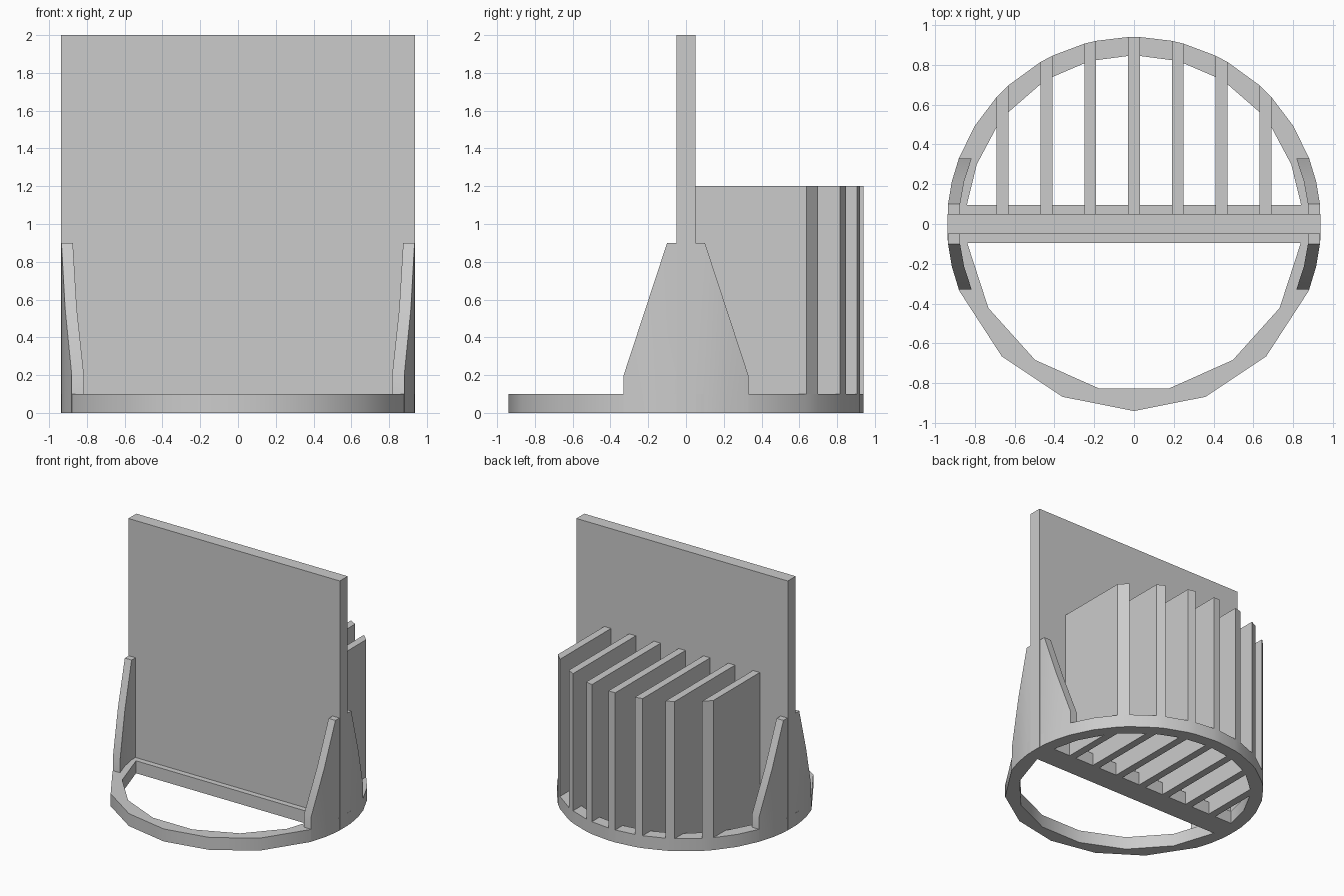
import bpy, bmesh
from math import sqrt, sin, cos, radians

if "Cube" in bpy.data.objects:
    bpy.data.objects.remove(bpy.data.objects["Cube"], do_unlink=True)

R_OUT, R_IN = 0.94, 0.845
GREY = (0.6, 0.6, 0.6, 1)

mat = bpy.data.materials.new("plain grey")
mat.use_nodes = True
mat.diffuse_color = GREY
mat.node_tree.nodes["Principled BSDF"].inputs["Base Color"].default_value = GREY


def arc_x(r, v):
    return sqrt(r * r - v * v)


def finish(name, bm, smooth=False):
    bmesh.ops.recalc_face_normals(bm, faces=bm.faces)
    mesh = bpy.data.meshes.new(name)
    bm.to_mesh(mesh)
    bm.free()
    mesh.materials.append(mat)
    ob = bpy.data.objects.new(name, mesh)
    bpy.context.collection.objects.link(ob)
    if smooth:
        bpy.ops.object.select_all(action="DESELECT")
        ob.select_set(True)
        bpy.context.view_layer.objects.active = ob
        bpy.ops.object.shade_smooth_by_angle(angle=radians(30))
    return ob


def prism(name, loops, z0, z1, smooth=False):
    """Extrude a flat outline, with holes if several loops are given."""
    bm = bmesh.new()
    edges = []
    for loop in loops:
        vs = [bm.verts.new((x, y, z0)) for x, y in loop]
        edges += [bm.edges.new((a, b)) for a, b in zip(vs, vs[1:] + vs[:1])]
    bmesh.ops.triangle_fill(bm, edges=edges, use_beauty=True)
    up = bmesh.ops.extrude_face_region(bm, geom=bm.faces[:])["geom"]
    bmesh.ops.translate(bm, vec=(0, 0, z1 - z0),
                        verts=[g for g in up if isinstance(g, bmesh.types.BMVert)])
    return finish(name, bm, smooth)


def box(name, hx, hy, z1):
    return prism(name, [[(-hx, -hy), (hx, -hy), (hx, hy), (-hx, hy)]], 0, z1)


def mirrored(half):
    return half + [(-x, y) for x, y in reversed(half)]


# Base ring: coarse front half, finer back half
fin_centres = [0.22 * i for i in range(-3, 4)]
back_x = [0.88, 0.8] + [c + s for c in (0.66, 0.44, 0.22, 0) for s in (0.03, -0.03) if c + s > 0]
front_out = [(R_OUT * sin(radians(a)), -R_OUT * cos(radians(a))) for a in (22.5, 45, 69, 85)]
outer = front_out + [(arc_x(R_OUT, 0.09), 0.09)] + [(x, arc_x(R_OUT, x)) for x in back_x]
inner = [(R_IN * sin(radians(a)), -R_IN * cos(radians(a))) for a in (12, 36, 60, 84)]
inner += [(arc_x(R_IN, 0.1), 0.1), (0.79, 0.3)] + [(x, arc_x(R_IN, x)) for x in back_x[2:]]
prism("base_ring", [mirrored(outer) + [(0, -R_OUT)], mirrored(inner)], 0, 0.1, True)

# Cross bar and upright plate
box("cross_bar", 0.85, 0.095, 0.1)
box("upright_plate", 0.938, 0.05, 2)

# Rear fins with ends trimmed to the ring
for i, c in enumerate(fin_centres):
    a, b = c - 0.03, c + 0.03
    outline = [(a, 0.04), (b, 0.04), (b, arc_x(R_OUT, b)), (a, arc_x(R_OUT, a))]
    prism(f"rear_fin_{i + 1}", [outline], 0, 1.2)

# Curved side gussets
stations = [(-0.33, 0.2), (-0.215, 0.55), (-0.1, 0.9), (0.1, 0.9), (0.215, 0.55), (0.33, 0.2)]
for name, side in (("left_gusset", 1), ("right_gusset", -1)):
    bm = bmesh.new()
    rows = [[bm.verts.new((side * arc_x(r, y), y, z))
             for r, z in ((R_OUT, 0), (R_OUT, top), (0.88, top), (0.88, 0))]
            for y, top in stations]
    for p, q in zip(rows, rows[1:]):
        for k in range(4):
            n = (k + 1) % 4
            bm.faces.new((p[k], p[n], q[n], q[k]))
    bm.faces.new(rows[0])
    bm.faces.new(rows[-1])
    finish(name, bm, True)
